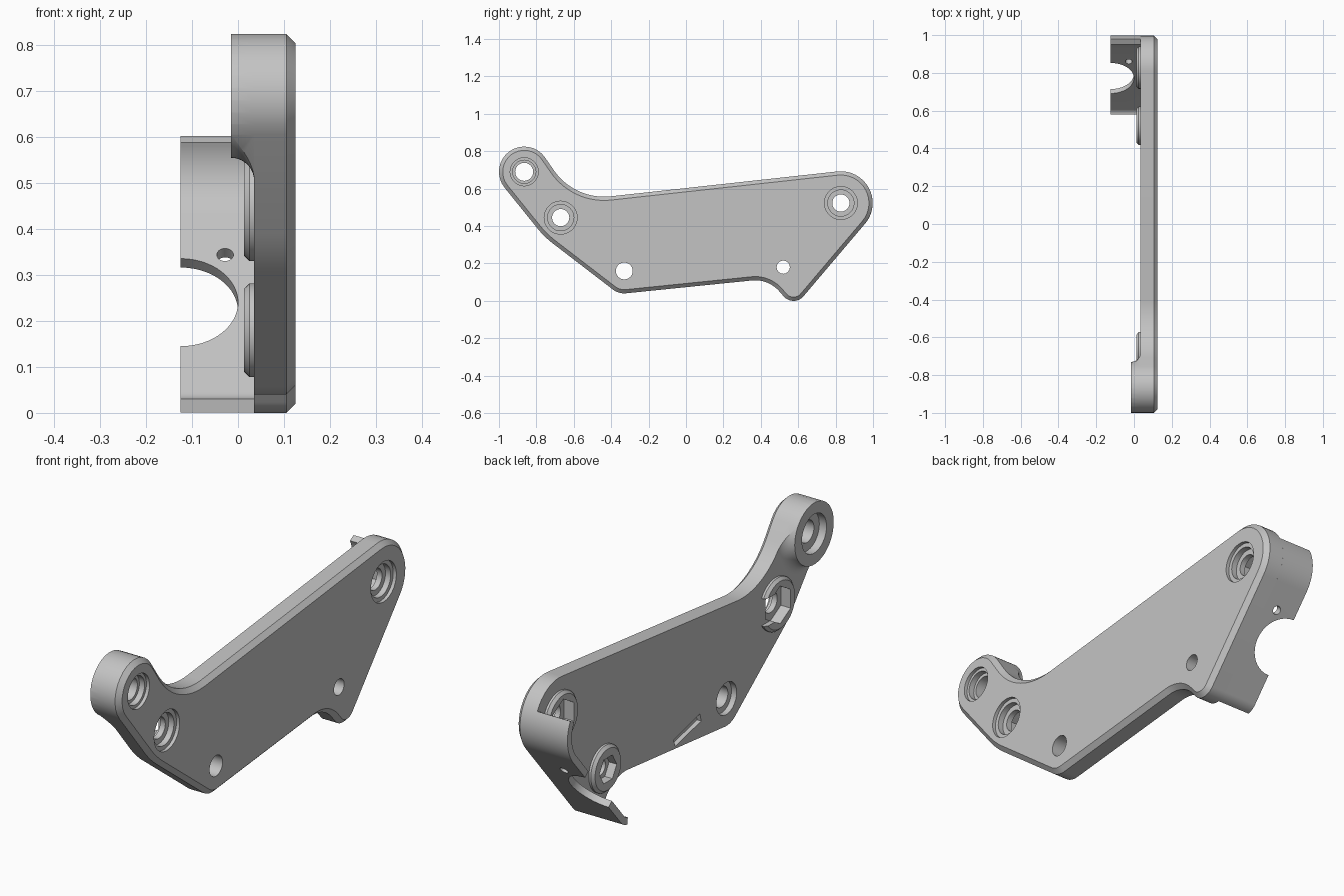
import bpy, bmesh, math
from mathutils import Vector

if "Cube" in bpy.data.objects:
    bpy.data.objects.remove(bpy.data.objects["Cube"])

grey = bpy.data.materials.new("light grey")
grey.diffuse_color = (0.55, 0.55, 0.55, 1)
grey.use_nodes = True
grey.node_tree.nodes["Principled BSDF"].inputs["Base Color"].default_value = grey.diffuse_color
TAU = 2 * math.pi


def loft(name, loops):
    """Closed solid through a list of equal-sized loops of 3D points."""
    bm = bmesh.new()
    rings = [[bm.verts.new(p) for p in lp] for lp in loops]
    n = len(rings[0])
    for a, b in zip(rings, rings[1:]):
        for i in range(n):
            j = (i + 1) % n
            bm.faces.new((a[i], a[j], b[j], b[i]))
    bm.faces.new(rings[0][::-1])
    bm.faces.new(rings[-1])
    bmesh.ops.recalc_face_normals(bm, faces=bm.faces)
    me = bpy.data.meshes.new(name)
    bm.to_mesh(me)
    bm.free()
    me.materials.append(grey)
    ob = bpy.data.objects.new(name, me)
    bpy.context.collection.objects.link(ob)
    return ob


def lathe(name, y, z, profile, n=48, turn=0.0):
    """Solid of revolution about an x-parallel axis; profile holds (x, radius)."""
    return loft(name, [[(x, y + r * math.cos(TAU * i / n + turn), z + r * math.sin(TAU * i / n + turn))
                        for i in range(n)] for x, r in profile])


def prism(name, sections):
    return loft(name, [[(x, y, z) for y, z in pts] for x, pts in sections])


def heading(c1, c2):
    """Direction of the tangent line joining two signed circles."""
    dy, dz = c2[0] - c1[0], c2[1] - c1[1]
    return math.atan2(dz, dy) - math.asin((c2[2] - c1[2]) / math.hypot(dy, dz))


def arc(c, a, b, inset=0.0, n=16):
    r = c[2] - inset
    return [(c[0] + r * math.sin(a + (b - a) * i / n), c[1] - r * math.cos(a + (b - a) * i / n))
            for i in range(n + 1)]


def belt(circles, inset=0.0):
    """Outline of arcs joined by tangents; negative radius means a concave arc."""
    pts, n = [], len(circles)
    for i, c in enumerate(circles):
        a = heading(circles[i - 1], c)
        b = heading(c, circles[(i + 1) % n])
        sweep = (b - a) % TAU if c[2] > 0 else -((a - b) % TAU)
        pts += arc(c, a, a + sweep, inset)
    return pts


def boolean(ob, tool, op='DIFFERENCE'):
    m = ob.modifiers.new("cut", 'BOOLEAN')
    m.operation, m.solver, m.object = op, 'EXACT', tool
    bpy.context.view_layer.objects.active = ob
    bpy.ops.object.modifier_apply(modifier=m.name)


# Outline circles (y, z, radius), counter-clockwise
FOOT = (0.575, 0.07, 0.07)
END = (0.828, 0.523, 0.17)
circles = [(-0.33, 0.14, 0.10), (0.37, -0.06, -0.17), FOOT, END,
           (-0.438, 0.883, -0.326), (-0.865, 0.69, 0.135), (-0.406, 0.7025, 0.5)]
X0, X1 = 0.035, 0.125
edge = belt(circles)

# Main plate with chamfered outer rim
plate = prism("plate", [(X0, edge), (X1 - 0.02, edge), (X1, belt(circles, 0.02))])

# Thick boss behind the upper lobe, with a cove running into the plate
cove = [(-0.015 + 0.05 * math.sin(t), 0.185 - 0.05 * math.cos(t))
        for t in [math.pi / 2 * i / 10 for i in range(11)]]
lobe = lathe("lobe_boss", -0.865, 0.69, cove, 64)
trim = prism("trim", [(-0.1, edge), (0.1, edge)])
boolean(lobe, trim, 'INTERSECT')

# Round nut bosses
bosses = [lathe("nut_boss", y, z, [(0.013, r - 0.012), (0.025, r), (X0, r)])
          for y, z, r in [(-0.67, 0.445, 0.115), (END[0], END[1], 0.112), (0.52, 0.18, 0.102)]]

# Bolt holes: stepped bores as single turned cutters
cutters = [
    lathe("bore", -0.865, 0.69, [(-0.1, 0.085), (0.02, 0.085), (0.02, 0.048), (0.085, 0.048),
                                 (0.085, 0.062), (0.11, 0.062), (0.11, 0.075), (0.2, 0.075)]),
    lathe("bore", -0.33, 0.16, [(-0.1, 0.07), (0.06, 0.07), (0.06, 0.045), (0.2, 0.045)]),
    lathe("bore", 0.52, 0.18, [(-0.1, 0.035), (0.2, 0.035)]),
    lathe("nut_pocket", 0.52, 0.18, [(-0.1, 0.06), (0.05, 0.06)], 6),
]
for y, z in [(-0.67, 0.445), END[:2]]:
    cutters.append(lathe("bore", y, z, [(-0.1, 0.046), (0.085, 0.046), (0.085, 0.07),
                                        (0.11, 0.07), (0.11, 0.088), (0.2, 0.088)]))
    cutters.append(lathe("nut_pocket", y, z, [(-0.1, 0.082), (0.06, 0.082)], 6, math.pi / 6))

# Slanted slot in the back face
slot = [(-0.155, 0.128), (0.025, 0.086), (0.035, 0.118), (-0.147, 0.162)]
cutters.append(prism("slot", [(-0.1, slot), (0.055, slot)]))
for c in cutters:
    for ob in [plate, lobe] + bosses:
        boolean(ob, c)

# Opening in the side of the upper nut boss
gap = [(-0.645, 0.385), (-0.5, 0.385), (-0.5, 0.505), (-0.645, 0.505)]
cutters.append(prism("gap", [(-0.1, gap), (0.1, gap)]))
boolean(bosses[0], cutters[-1])

# Side flange following the end edge of the plate
h = heading(FOOT, END)
T = 0.03
spans = [(FOOT, math.radians(8), h), (END, h, math.radians(118))]
outer = [p for s in spans for p in arc(*s)]
inner = [p for s in spans for p in arc(*s, inset=T)]
flange = prism("side_flange", [(-0.125, outer + inner[::-1]), (X0, outer + inner[::-1])])

# Half-round cutout and pin hole through the flange
along = Vector((0, math.cos(h), math.sin(h)))
out = Vector((0, math.sin(h), -math.cos(h)))
mid = Vector((-0.125, 0.79, 0.225))
for x, shift, r in [(-0.125, 0, 0.125), (-0.028, 0.136, 0.018)]:
    c = mid + along * shift
    c.x = x
    cutters.append(loft("flange_cut", [[c + out * s + Vector((r * math.cos(TAU * i / 64), 0, 0))
                                        + along * (r * math.sin(TAU * i / 64)) for i in range(64)]
                                       for s in (-0.1, 0.1)]))
    boolean(flange, cutters[-1])

# Remove helpers and smooth the curved faces
for c in cutters + [trim]:
    bpy.data.objects.remove(c)
bpy.ops.object.select_all(action='DESELECT')
for ob in [plate, lobe, flange] + bosses:
    ob.select_set(True)
    bpy.context.view_layer.objects.active = ob
bpy.ops.object.shade_smooth_by_angle(angle=math.radians(30))
